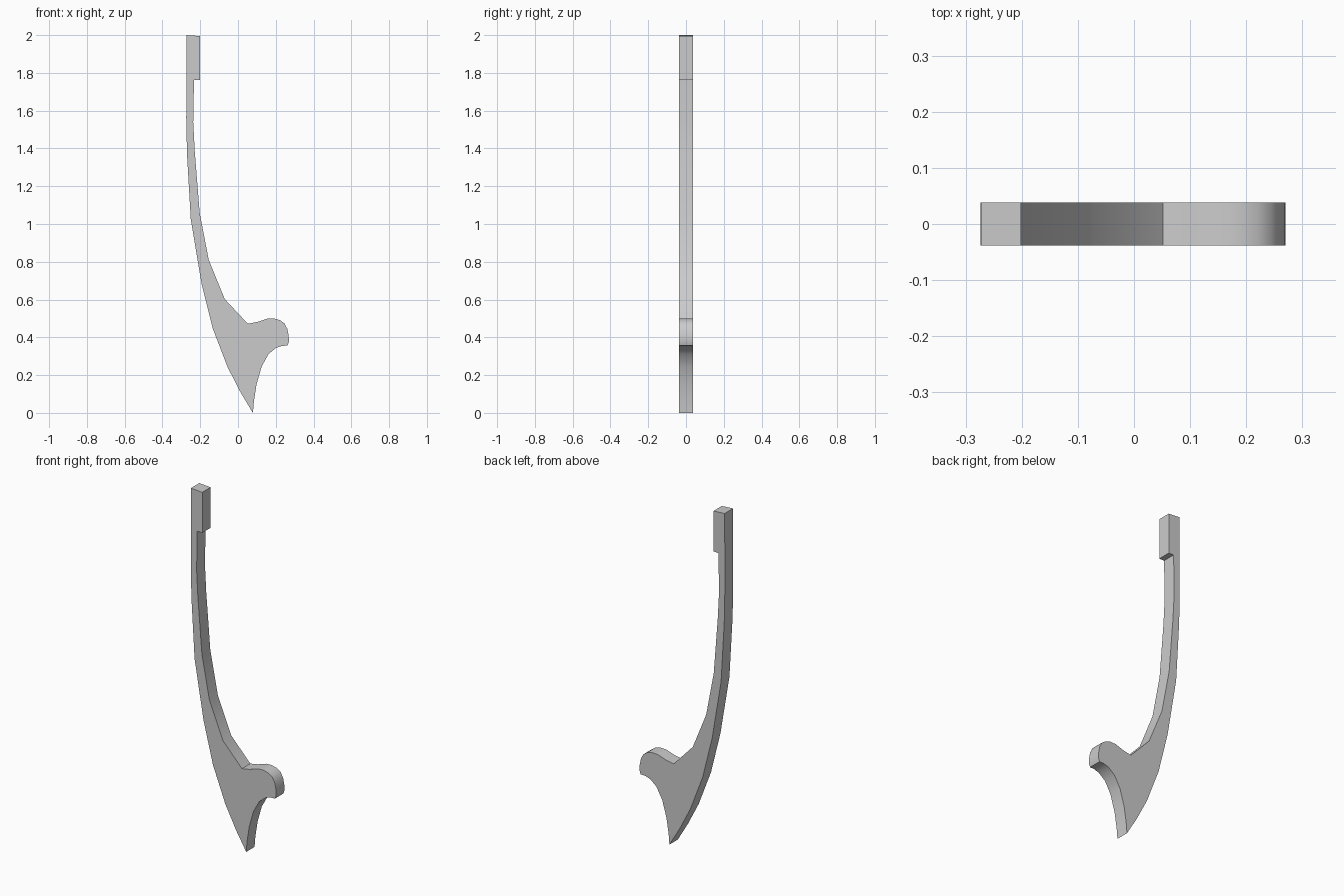
import bpy, bmesh
from math import radians

if "Cube" in bpy.data.objects:
    bpy.data.objects.remove(bpy.data.objects["Cube"])

HALF_DEPTH = 0.038

# Outer (back) edge of the arm, from the top down to the pointed tip
outer = [(-0.273, 2.0), (-0.274, 1.56), (-0.270, 1.37), (-0.250, 1.025),
         (-0.193, 0.685), (-0.133, 0.445), (-0.055, 0.242), (0.014, 0.108),
         (0.079, 0.0)]
# Hollow under the spur
hollow = [(0.084, 0.06), (0.098, 0.15), (0.125, 0.245), (0.162, 0.312),
          (0.203, 0.345), (0.235, 0.355), (0.262, 0.356)]
# Rounded spur
spur = [(0.270, 0.378), (0.268, 0.41), (0.261, 0.445), (0.246, 0.474),
        (0.222, 0.491), (0.19, 0.5), (0.155, 0.499), (0.10, 0.481), (0.052, 0.472)]
# Inner edge back up the arm, then the square block at the top
inner = [(-0.07, 0.602), (-0.155, 0.81), (-0.203, 1.06), (-0.229, 1.385),
         (-0.237, 1.54), (-0.233, 1.762)]
block = [(-0.201, 1.762), (-0.201, 1.995)]


def extrude_profile(name, points, half_depth):
    bm = bmesh.new()
    face = bm.faces.new([bm.verts.new((x, -half_depth, z)) for x, z in points])
    result = bmesh.ops.extrude_face_region(bm, geom=[face], use_keep_orig=True)
    verts = [g for g in result["geom"] if isinstance(g, bmesh.types.BMVert)]
    bmesh.ops.translate(bm, verts=verts, vec=(0, 2 * half_depth, 0))
    bmesh.ops.recalc_face_normals(bm, faces=bm.faces)
    mesh = bpy.data.meshes.new(name)
    bm.to_mesh(mesh)
    bm.free()
    obj = bpy.data.objects.new(name, mesh)
    bpy.context.collection.objects.link(obj)
    return obj


# Curved blade-like arm with spur
arm = extrude_profile("curved_arm", outer + hollow + spur + inner + block, HALF_DEPTH)
bpy.context.view_layer.objects.active = arm
arm.select_set(True)
bpy.ops.object.shade_smooth_by_angle(angle=radians(30))
